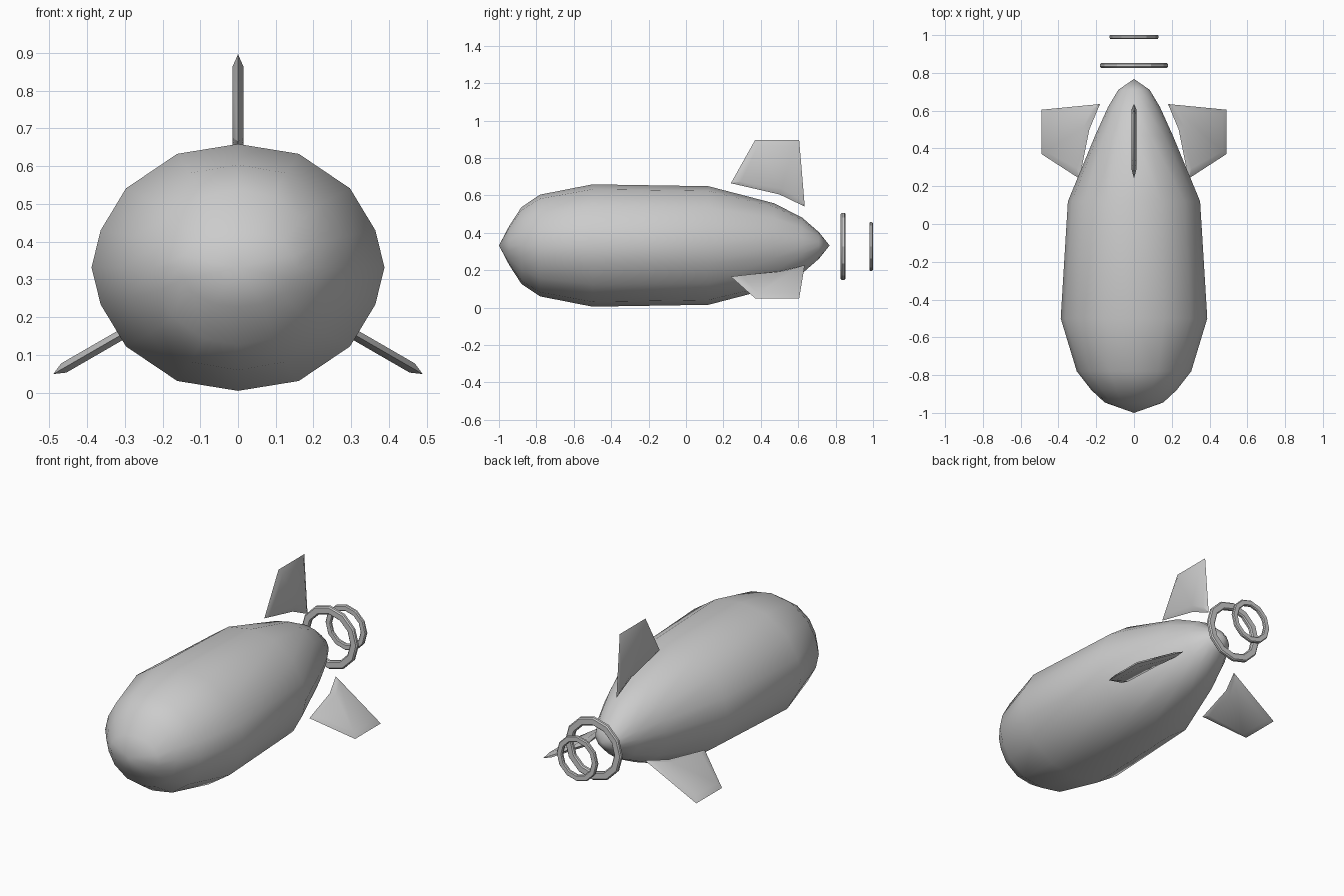
import bpy, bmesh, math
from mathutils import Vector, Matrix

cube = bpy.data.objects.get("Cube")
if cube:
    bpy.data.objects.remove(cube, do_unlink=True)

MID = 0.332  # height of the long axis

grey = bpy.data.materials.new("light grey")
grey.use_nodes = True
grey.diffuse_color = (0.6, 0.6, 0.6, 1)
grey.node_tree.nodes["Principled BSDF"].inputs["Base Color"].default_value = (0.6, 0.6, 0.6, 1)


def finish(name, bm, angle):
    bmesh.ops.recalc_face_normals(bm, faces=bm.faces)
    mesh = bpy.data.meshes.new(name)
    bm.to_mesh(mesh)
    bm.free()
    mesh.materials.append(grey)
    obj = bpy.data.objects.new(name, mesh)
    bpy.context.collection.objects.link(obj)
    bpy.ops.object.select_all(action='DESELECT')
    obj.select_set(True)
    bpy.context.view_layer.objects.active = obj
    bpy.ops.object.shade_smooth_by_angle(angle=math.radians(angle))
    return obj


def bridge(bm, a, b):
    n = len(a)
    for i in range(n):
        bm.faces.new((a[i], a[(i + 1) % n], b[(i + 1) % n], b[i]))


# Hull: a rounded sixteen-sided section lofted along y
quarter = [(1, 0), (.938, .3), (.765, .64), (.415, .92)]
section = []
for k in range(4):
    for x, z in quarter if k % 2 == 0 else [(z, x) for x, z in [(0, 1)] + quarter[:0:-1]]:
        c, s = [(1, 0), (0, 1), (-1, 0), (0, -1)][k]
        section.append((x * c - z * s, x * s + z * c))

# station y, half width, half height
stations = [(-.945, .155, .105), (-.88, .225, .205), (-.78, .303, .272), (-.5, .388, .327),
            (.12, .35, .317), (.47, .205, .226), (.62, .137, .15), (.71, .083, .072)]
bm = bmesh.new()
rings = [[bm.verts.new((x * w, y, MID + z * h)) for x, z in section] for y, w, h in stations]
for a, b in zip(rings, rings[1:]):
    bridge(bm, a, b)
for y, ring in ((-1, rings[0]), (.768, rings[-1])):
    tip = bm.verts.new((0, y, MID))
    for i, v in enumerate(ring):
        bm.faces.new((v, ring[(i + 1) % len(ring)], tip))
finish("hull", bm, 60)

# Fins: flat plates with knife edges, spaced evenly around the tail
outline = [(.24, .665), (.37, .897), (.605, .897), (.635, .54), (.5, .605)]
inner = [(.295, .675), (.385, .865), (.58, .865), (.605, .585), (.51, .635)]
for name, turn in (("top_fin", 0), ("left_fin", 120), ("right_fin", -120)):
    bm = bmesh.new()
    edge = [bm.verts.new((0, y, z - MID)) for y, z in outline]
    for side in (-.014, .014):
        plate = [bm.verts.new((side, y, z - MID)) for y, z in inner]
        bridge(bm, edge, plate)
        bm.faces.new(plate)
    spin = Matrix.Translation((0, 0, MID)) @ Matrix.Rotation(math.radians(turn), 4, 'Y')
    bm.transform(spin)
    finish(name, bm, 35)


# Rings: twelve-sided hoops with chamfered edges, floating behind the tail
def hoop(name, y, radius, band, half, sides=12):
    bm = bmesh.new()
    cut = half * .5
    profile = [(radius, -cut), (radius, cut), (radius - cut, half), (radius - band + cut, half),
               (radius - band, cut), (radius - band, -cut), (radius - band + cut, -half),
               (radius - cut, -half)]
    loops = []
    for i in range(sides):
        a = math.tau * i / sides
        loops.append([bm.verts.new((r * math.sin(a), y + d, MID - .005 + r * math.cos(a)))
                      for r, d in profile])
    for i in range(sides):
        bridge(bm, loops[i], loops[(i + 1) % sides])
    finish(name, bm, 25)


hoop("large_ring", .84, .18, .045, .013)
hoop("small_ring", .99, .13, .035, .01)
